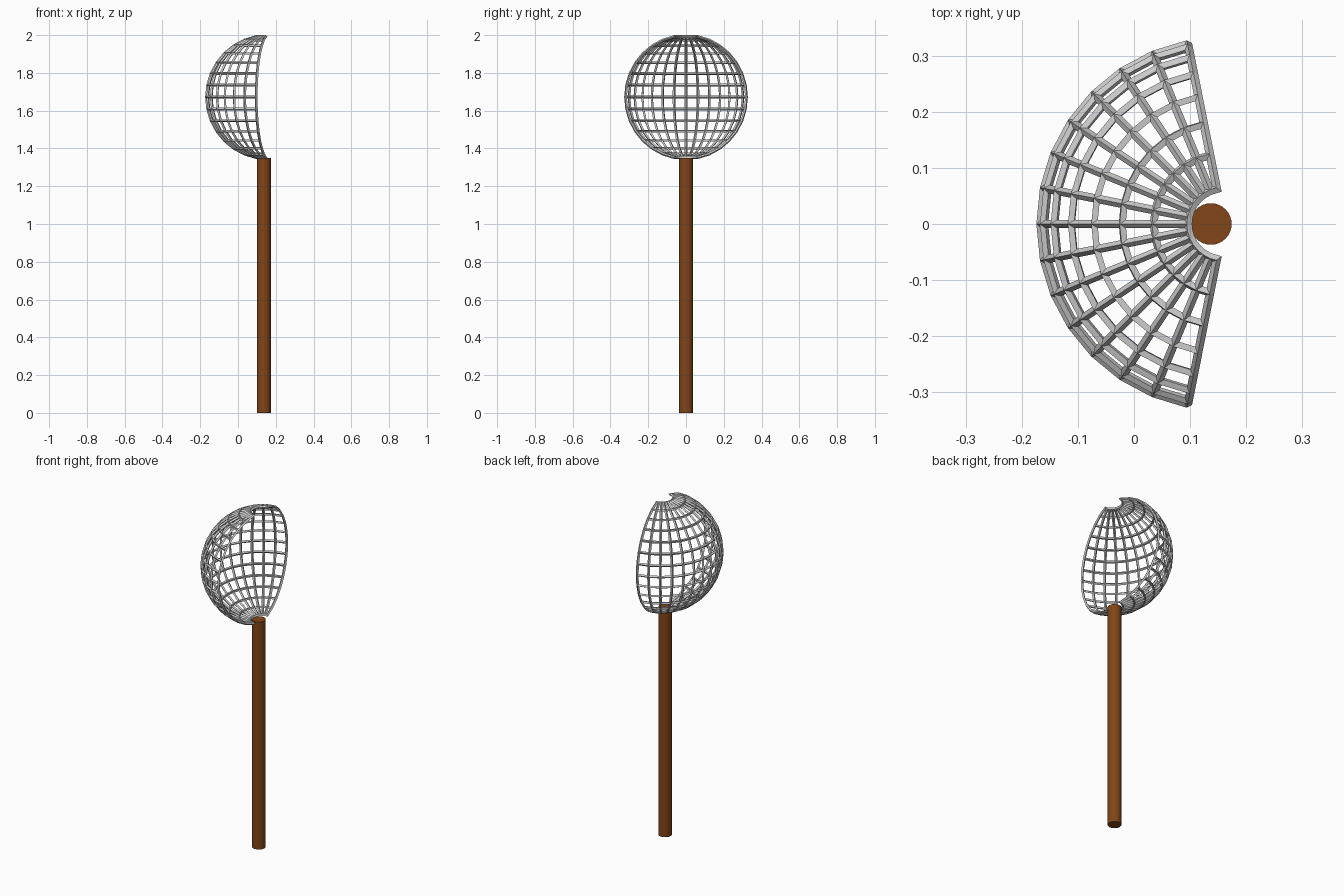
import bpy, bmesh, math

if "Cube" in bpy.data.objects:
    bpy.data.objects.remove(bpy.data.objects["Cube"])

R, BAR = 0.3265, 0.015        # sphere radius, lattice bar thickness
CX, CZ = 0.160, 1.672         # sphere centre

# Lattice basket: part of a UV sphere turned into bars
bm = bmesh.new()
bmesh.ops.create_uvsphere(bm, u_segments=32, v_segments=16, radius=R)
drop = [v for v in bm.verts
        if abs(v.co.z) > R * 0.99
        or abs(math.atan2(v.co.y, -v.co.x)) > math.radians(80)]
bmesh.ops.delete(bm, geom=drop, context='VERTS')
mesh = bpy.data.meshes.new("lattice_basket")
bm.to_mesh(mesh)
bm.free()
basket = bpy.data.objects.new("lattice_basket", mesh)
basket.location = (CX, 0, CZ)
bpy.context.collection.objects.link(basket)
wire = basket.modifiers.new("bars", 'WIREFRAME')
wire.thickness = BAR
wire.offset = 0
wire.use_boundary = True
wire.use_even_offset = True
wire.use_replace = True

# Wooden handle
bpy.ops.mesh.primitive_cylinder_add(vertices=32, radius=0.037, depth=1.35,
                                    location=(0.137, 0, 0.675))
handle = bpy.context.object
handle.name = "handle"
bpy.ops.object.shade_smooth_by_angle()
wood = bpy.data.materials.new("wood")
wood.diffuse_color = (0.22, 0.06, 0.01, 1)
wood.use_nodes = True
wood.node_tree.nodes["Principled BSDF"].inputs["Base Color"].default_value = wood.diffuse_color
handle.data.materials.append(wood)
